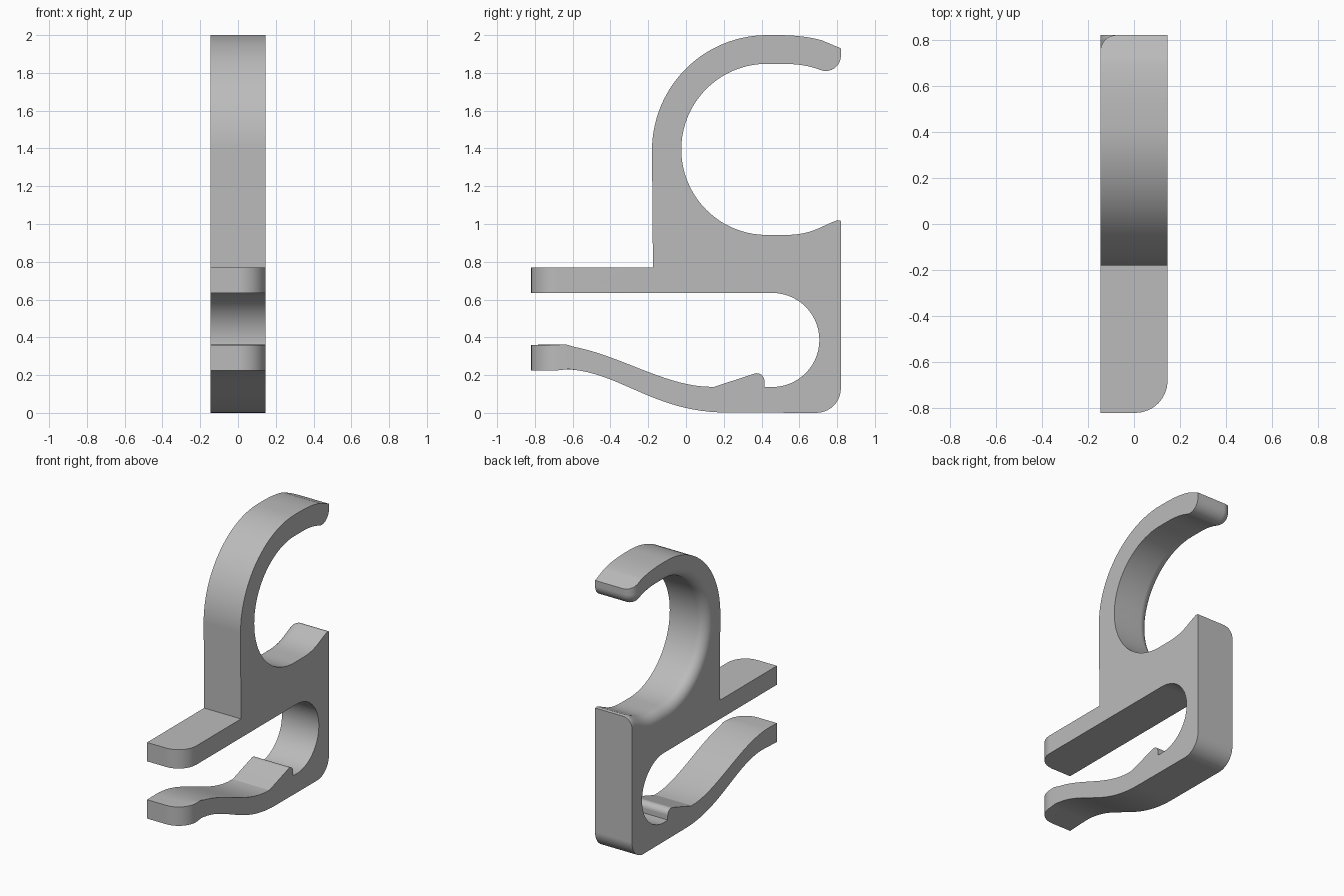
import bpy
import bmesh
from math import sin, cos, radians, pi
from mathutils import Vector

cube = bpy.data.objects.get("Cube")
if cube:
    bpy.data.objects.remove(cube)

HALF = 0.146         # half of the clip's width
EDGE = 0.07          # fillet on the inner edge of the hook
CORNER = 0.14        # rounded front corner of the two prongs
FRONT = -0.82
BACK = 0.82


def arc(cy, cz, r, start, end, n):
    """Points on a circular arc, angles in degrees."""
    angles = [radians(start + (end - start) * i / n) for i in range(n + 1)]
    return [Vector((cy + r * cos(a), cz + r * sin(a))) for a in angles]


def bezier(a, b, c, d, n):
    a, b, c, d = map(Vector, (a, b, c, d))
    ts = [i / n for i in range(n + 1)]
    return [a * (1 - t) ** 3 + b * 3 * t * (1 - t) ** 2
            + c * 3 * t * t * (1 - t) + d * t ** 3 for t in ts]


def line(*points):
    return [Vector(p) for p in points]


def clean(points):
    """Drop repeated neighbours."""
    out = []
    for p in points:
        if not out or (p - out[-1]).length > 0.002:
            out.append(p)
    return out


# Inner run of the hook: tip, round opening, lower lip
inner = clean(
    line((BACK, 1.93))
    + arc(0.74, 1.89, 0.08, 0, -112, 10)
    + bezier((0.71, 1.816), (0.64, 1.842), (0.58, 1.848), (0.5, 1.848), 8)
    + arc(0.428, 1.395, 0.453, 90, 270, 40)
    + bezier((0.52, 0.942), (0.66, 0.942), (0.7, 0.98), (0.78, 1.012), 10)
    + line((0.8, 1.02), (BACK, 1.017)))

# Rest of the outline: back wall, spring prong, slot, flat prong, hook back
outer = clean(
    arc(0.69, 0.13, 0.13, 0, -90, 10)
    + bezier((0.22, 0.002), (-0.18, 0.0), (-0.36, 0.232), (-0.66, 0.232), 24)
    + line((FRONT, 0.225), (FRONT, 0.36))
    + bezier((-0.72, 0.362), (-0.42, 0.362), (-0.14, 0.135), (0.14, 0.138), 24)
    + line((0.15, 0.138))
    + arc(0.375, 0.17, 0.04, 108, 0, 8)
    + line((0.415, 0.138))
    + arc(0.457, 0.386, 0.249, -90, 90, 28)
    + line((FRONT, 0.635), (FRONT, 0.77), (-0.175, 0.77))
    + arc(0.43, 1.39, 0.61, 180, 90, 28)
    + bezier((0.48, 2.0), (0.57, 2.0), (0.65, 1.992), (0.72, 1.972), 8))


def inward(i):
    """Direction from the inner run into the material."""
    p = inner[i]
    if i == 0:
        return Vector((-1, 0.42))
    if p.x > 0.5 and p.y < 1.2:
        return Vector((0, -1))
    t = (inner[i + 1] - inner[i - 1]).normalized()
    return Vector((t.y, -t.x))


directions = [inward(i) for i in range(len(inner))]


def section(fillet, trim):
    """Outline with the hook edge set back and the prong ends shortened."""
    pts = [p + n * fillet for p, n in zip(inner, directions)] + outer
    out = []
    for p in pts:
        y = p.x
        if y < -0.6:
            y += trim * (-0.6 - y) / (-0.6 - FRONT)
        out.append((y, p.y))
    return out


# Sections across the width: fillet on one side, rounded prongs on the other
STEPS = 8
layers = []
for k in range(STEPS + 1):
    a = pi / 2 * k / STEPS
    layers.append((-HALF + EDGE * (1 - cos(a)), EDGE * (1 - sin(a)), 0))
for k in range(STEPS + 1):
    a = pi / 2 * k / STEPS
    layers.append((HALF - CORNER * (1 - sin(a)), 0, CORNER * (1 - cos(a))))

bm = bmesh.new()
rings = [[bm.verts.new((x, y, z)) for y, z in section(f, t)]
         for x, f, t in layers]
count = len(rings[0])
for r0, r1 in zip(rings, rings[1:]):
    for i in range(count):
        j = (i + 1) % count
        bm.faces.new((r0[i], r0[j], r1[j], r1[i]))
caps = [bm.faces.new(rings[0]), bm.faces.new(rings[-1])]
bmesh.ops.recalc_face_normals(bm, faces=bm.faces)
bmesh.ops.triangulate(bm, faces=caps)

mesh = bpy.data.meshes.new("hook_clip")
bm.to_mesh(mesh)
bm.free()
clip = bpy.data.objects.new("hook_clip", mesh)
bpy.context.collection.objects.link(clip)

# Plain grey plastic
grey = bpy.data.materials.new("grey_plastic")
grey.use_nodes = True
colour = (0.5, 0.5, 0.5, 1)
grey.diffuse_color = colour
grey.node_tree.nodes["Principled BSDF"].inputs["Base Color"].default_value = colour
mesh.materials.append(grey)

# Smooth curves with sharp edges, flat sides kept clean
bpy.ops.object.select_all(action='DESELECT')
clip.select_set(True)
bpy.context.view_layer.objects.active = clip
bpy.ops.object.shade_smooth_by_angle(angle=radians(30))
weighted = clip.modifiers.new("clean_normals", 'WEIGHTED_NORMAL')
weighted.keep_sharp = True
